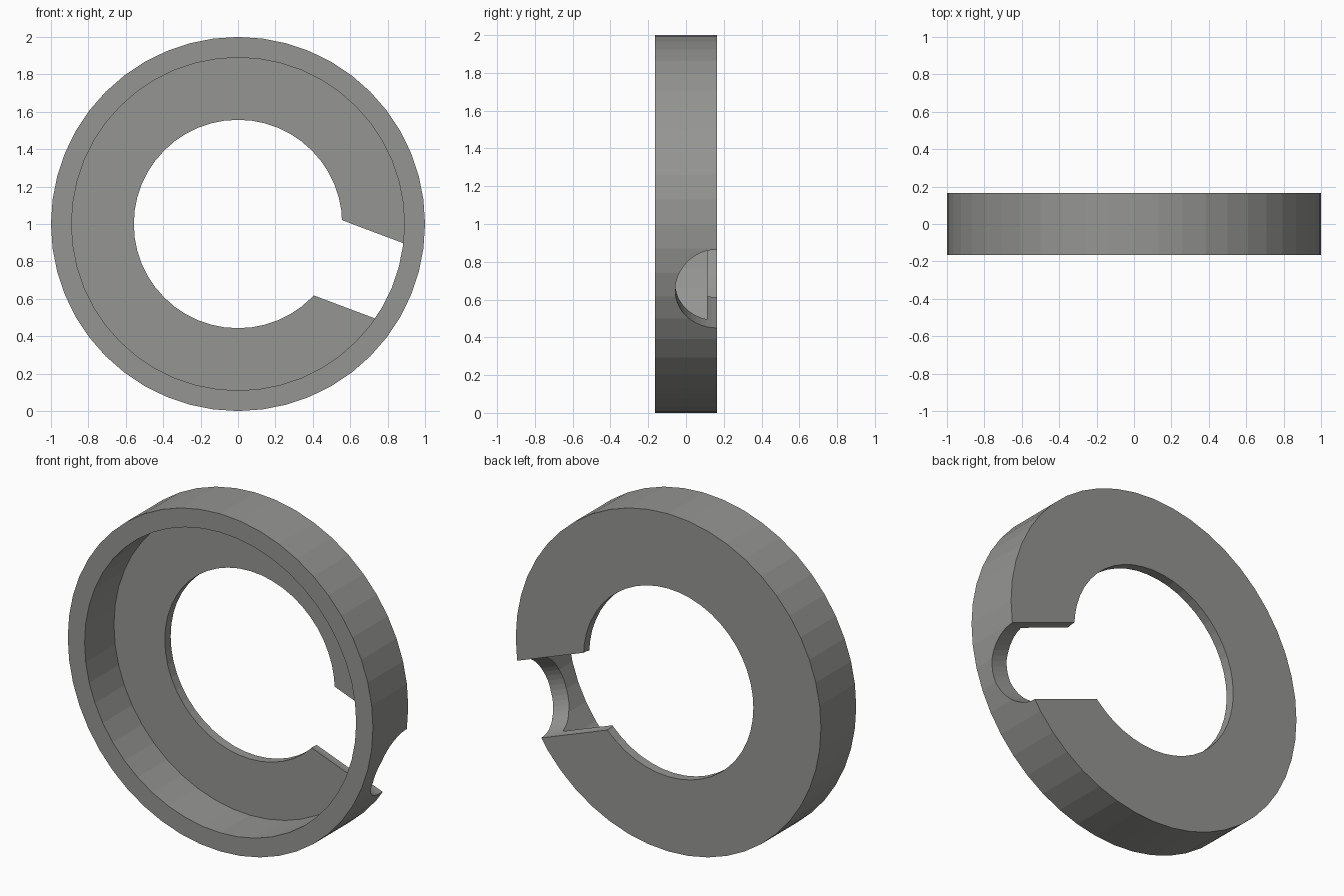
import bpy, bmesh, math
from mathutils import Matrix, Vector

if "Cube" in bpy.data.objects:
    bpy.data.objects.remove(bpy.data.objects["Cube"])

SEG = 48
DEPTH = 0.165

grey = bpy.data.materials.new("warm grey")
grey.diffuse_color = (0.3, 0.3, 0.29, 1)
grey.use_nodes = True
grey.node_tree.nodes["Principled BSDF"].inputs["Base Color"].default_value = grey.diffuse_color


def add_object(name, bm):
    bmesh.ops.recalc_face_normals(bm, faces=bm.faces)
    mesh = bpy.data.meshes.new(name)
    bm.to_mesh(mesh)
    bm.free()
    mesh.materials.append(grey)
    obj = bpy.data.objects.new(name, mesh)
    bpy.context.collection.objects.link(obj)
    return obj


# Ring: L-shaped section (radius, y) revolved about the y axis
section = [(1, -DEPTH), (1, DEPTH), (0.557, DEPTH),
           (0.557, 0.11), (0.89, 0.11), (0.89, -DEPTH)]
bm = bmesh.new()
loops = []
for i in range(SEG):
    a = math.tau * i / SEG
    loops.append([bm.verts.new((r * math.cos(a), y, 1 + r * math.sin(a)))
                  for r, y in section])
n = len(section)
for i in range(SEG):
    p, q = loops[i], loops[(i + 1) % SEG]
    for j in range(n):
        k = (j + 1) % n
        bm.faces.new((p[j], p[k], q[k], q[j]))
ring = add_object("cupped_ring", bm)

# Cutter: radial cylinder for the round notch in the rim and back flange
a = math.radians(-20.6)
direction = Vector((math.cos(a), 0, math.sin(a)))
place = (Matrix.Translation(Vector((0, DEPTH, 1)) + direction * 0.8)
         @ direction.to_track_quat('Z', 'Y').to_matrix().to_4x4())
bm = bmesh.new()
bmesh.ops.create_cone(bm, cap_ends=True, segments=48, radius1=0.222,
                      radius2=0.222, depth=1.0, matrix=place)
cutter = add_object("notch_cutter", bm)
cutter.hide_render = True

# Cut the notch and bake it into the ring
mod = ring.modifiers.new("notch", 'BOOLEAN')
mod.operation = 'DIFFERENCE'
mod.solver = 'EXACT'
mod.object = cutter
bpy.context.view_layer.objects.active = ring
bpy.ops.object.modifier_apply(modifier=mod.name)
bpy.data.objects.remove(cutter)
